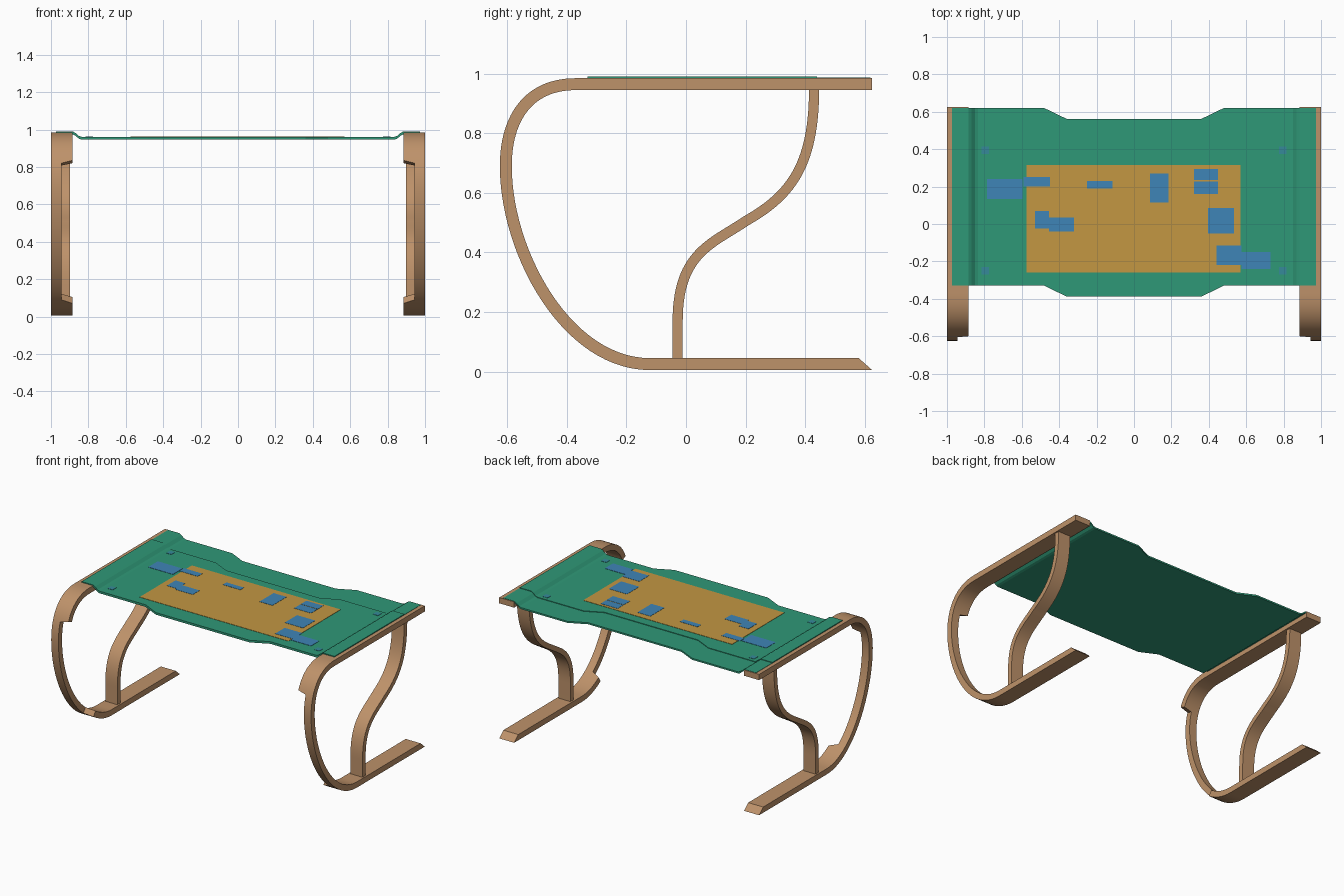
import bpy, bmesh
from mathutils import Vector

cube = bpy.data.objects.get("Cube")
if cube:
    bpy.data.objects.remove(cube)


def material(name, r, g, b):
    lin = [((c / 255 + 0.055) / 1.055) ** 2.4 for c in (r, g, b)] + [1]
    m = bpy.data.materials.new(name)
    m.use_nodes = True
    m.diffuse_color = lin
    node = m.node_tree.nodes["Principled BSDF"]
    node.inputs["Base Color"].default_value = lin
    node.inputs["Roughness"].default_value = 0.8
    return m


wood = material("wood", 190, 146, 106)
green = material("green", 47, 152, 119)
ochre = material("ochre", 195, 151, 66)
blue = material("blue", 62, 133, 183)
pale = material("dull_blue", 54, 138, 154)


def finish(name, bm, mat, smooth=False):
    bmesh.ops.recalc_face_normals(bm, faces=bm.faces)
    mesh = bpy.data.meshes.new(name)
    bm.to_mesh(mesh)
    bm.free()
    mesh.materials.append(mat)
    ob = bpy.data.objects.new(name, mesh)
    bpy.context.collection.objects.link(ob)
    if smooth:
        bpy.ops.object.select_all(action='DESELECT')
        bpy.context.view_layer.objects.active = ob
        ob.select_set(True)
        bpy.ops.object.shade_smooth_by_angle()
    return ob


def loft(bm, rings):
    """Join equal rings of points into a closed bar."""
    rows = [[bm.verts.new(p) for p in ring] for ring in rings]
    n = len(rows[0])
    for a, b in zip(rows, rows[1:]):
        for i in range(n):
            j = (i + 1) % n
            bm.faces.new((a[i], a[j], b[j], b[i]))
    bm.faces.new(rows[0])
    bm.faces.new(rows[-1])


def bezier(a, b, c, d, n=28):
    a, b, c, d = map(Vector, (a, b, c, d))
    return [a * (1 - t) ** 3 + b * 3 * t * (1 - t) ** 2 + c * 3 * t * t * (1 - t) + d * t ** 3
            for t in (i / n for i in range(n + 1))]


def ribbon(name, path, thick, span, side, slant=0):
    """Bent strip following a (y, z) path; span gives its inner and outer x."""
    rings = []
    for i, p in enumerate(path):
        t = (path[min(i + 1, len(path) - 1)] - path[max(i - 1, 0)]).normalized()
        off = Vector((-t.y, t.x)) * thick / 2
        lo, hi = p - off, p + off
        if slant and i == len(path) - 1:
            hi = hi - Vector((slant, 0))
        x0, x1 = span(p)
        rings.append([(side * x, q.x, q.y) for x, q in ((x0, lo), (x1, lo), (x1, hi), (x0, hi))])
    bm = bmesh.new()
    loft(bm, rings)
    finish(name, bm, wood, True)


# Bent frames and S-shaped braces on both ends
frame = [Vector((0.625, 0.965))]
frame += bezier((-0.37, 0.965), (-0.53, 0.965), (-0.605, 0.85), (-0.605, 0.69))
frame += bezier((-0.605, 0.69), (-0.605, 0.40), (-0.40, 0.025), (-0.12, 0.025))[1:]
frame += [Vector((0.625, 0.025))]
brace = [Vector((-0.028, 0.04))]
brace += bezier((-0.028, 0.17), (-0.028, 0.40), (0.09, 0.43), (0.2, 0.505))
brace += bezier((0.2, 0.505), (0.35, 0.59), (0.43, 0.69), (0.43, 0.95))[1:]


def frame_span(p):
    return (0.945 if 0.1 < p.y < 0.815 else 0.885, 1.0)


for label, side in (("left", 1), ("right", -1)):
    ribbon(label + "_frame", frame, 0.04, frame_span, side, 0.045)
    ribbon(label + "_brace", brace, 0.034, lambda p: (0.897, 0.99), side)


# Sagging panel with a stepped outline, in two strips
def strip(name, y0, y1, drop):
    half = [(0.973, 0.991, 0), (0.885, 0.991, 0), (0.87, 0.983, 0), (0.85, 0.966, 0),
            (0.835, 0.961, 0), (0.48, 0.961, 0), (0.36, 0.961, -0.058)]
    rings = []
    for x, z, dy in [(-x, z, d) for x, z, d in half] + half[::-1]:
        low = z - 0.015
        rings.append([(x, y0 + dy, low), (x, y1 + dy, low),
                      (x, y1 + dy, z - drop), (x, y0 + dy, z - drop)])
    bm = bmesh.new()
    loft(bm, rings)
    finish(name, bm, green)


strip("panel", -0.33, 0.44, 0)
strip("rear_panel_strip", 0.44, 0.62, 0.004)


# Thin painted plates on the panel
def plates(name, rects, z, mat):
    bm = bmesh.new()
    for x0, x1, y0, y1 in rects:
        loft(bm, [[(x0, y0, h), (x1, y0, h), (x1, y1, h), (x0, y1, h)] for h in (z, z + 0.002)])
    finish(name, bm, mat)


plates("centre_field", [(-0.575, 0.57, -0.26, 0.315)], 0.961, ochre)
plates("blue_patches", [
    (-0.785, -0.595, 0.135, 0.24), (-0.59, -0.45, 0.2, 0.25), (-0.25, -0.115, 0.19, 0.23),
    (0.085, 0.185, 0.115, 0.27), (0.32, 0.45, 0.16, 0.228), (0.32, 0.45, 0.234, 0.295),
    (-0.53, -0.455, -0.025, 0.07), (-0.455, -0.32, -0.04, 0.035), (0.395, 0.535, -0.05, 0.085),
    (0.44, 0.575, -0.22, -0.115), (0.575, 0.73, -0.24, -0.15)], 0.9625, blue)
plates("corner_dots", [(s * 0.795 - 0.02, s * 0.795 + 0.02, y - 0.02, y + 0.02)
                       for s in (-1, 1) for y in (-0.25, 0.395)], 0.961, pale)
